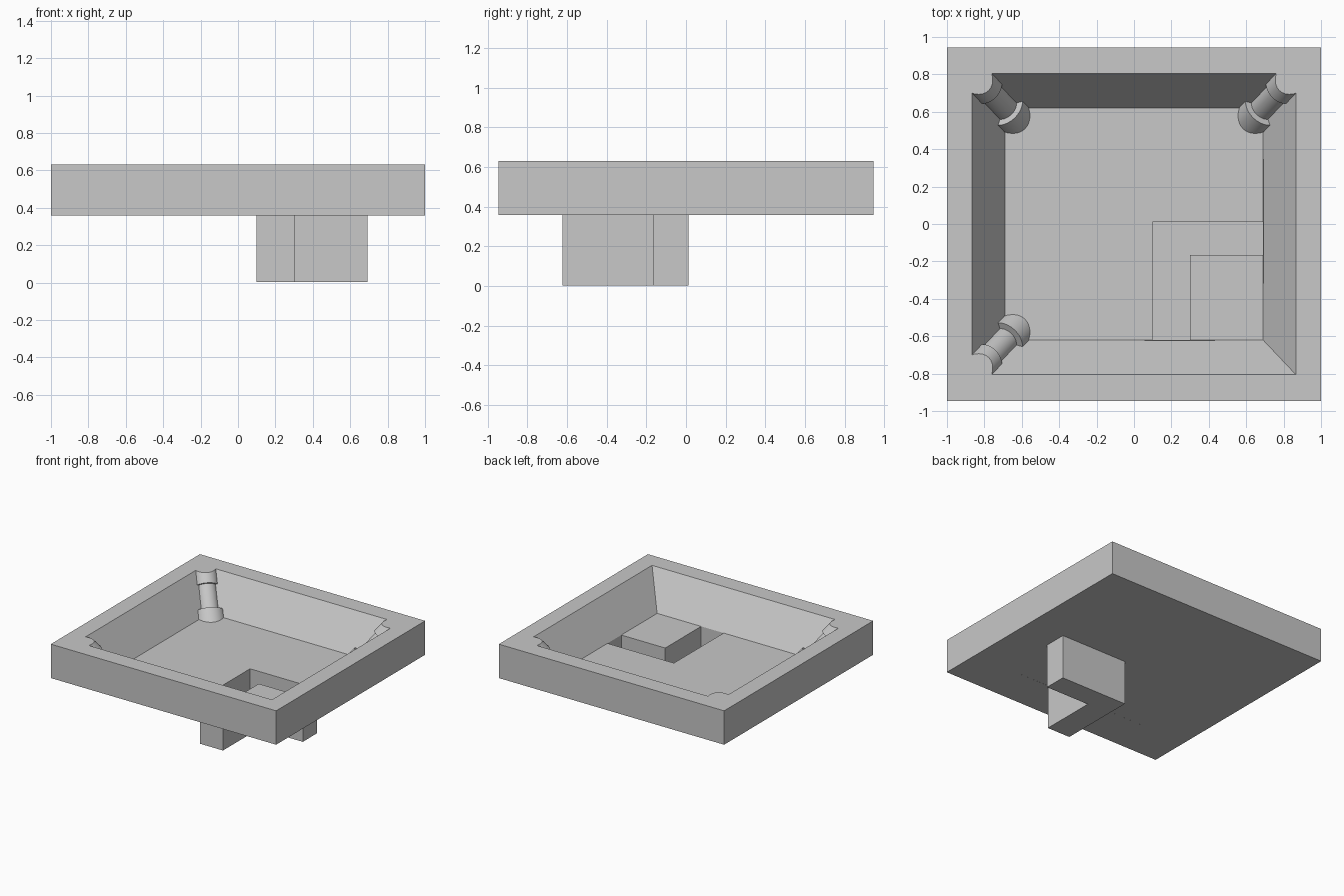
import bpy, bmesh
from mathutils import Vector, Matrix

cube = bpy.data.objects.get("Cube")
if cube:
    bpy.data.objects.remove(cube, do_unlink=True)

grey = bpy.data.materials.new("light_grey")
grey.use_nodes = True
color = (0.58, 0.58, 0.58, 1)
grey.diffuse_color = color
grey.node_tree.nodes["Principled BSDF"].inputs["Base Color"].default_value = color

TOP, FLOOR, BASE = 0.63, 0.362, 0.358
RIM = (0.865, 0.805)       # opening half sizes at the rim
FOOT = (0.69, 0.62)        # opening half sizes at the floor


def make_object(name, bm):
    mesh = bpy.data.meshes.new(name)
    bm.to_mesh(mesh)
    bm.free()
    mesh.materials.append(grey)
    obj = bpy.data.objects.new(name, mesh)
    bpy.context.collection.objects.link(obj)
    return obj


def add_face(bm, points):
    return bm.faces.new([bm.verts.new(p) for p in points])


# Frame: four rectangular loops bridged into a closed ring with sloped inside
bm = bmesh.new()
sections = [(1, 0.945, BASE), (1, 0.945, TOP), (*RIM, TOP), (*FOOT, BASE)]
corners = [(-1, -1), (1, -1), (1, 1), (-1, 1)]
loops = [[bm.verts.new((sx * x, sy * y, z)) for sx, sy in corners]
         for x, y, z in sections]
for i, lower in enumerate(loops):
    upper = loops[(i + 1) % 4]
    for j in range(4):
        k = (j + 1) % 4
        bm.faces.new((lower[j], lower[k], upper[k], upper[j]))
bmesh.ops.recalc_face_normals(bm, faces=bm.faces)
make_object("tray_frame", bm)

# Floor sheet with an L-shaped trough sunk into it
bm = bmesh.new()
fx, fy = FOOT
left, back = 0.1, 0.01
inner_x, inner_y = 0.3, -0.165
trough = [(left, -fy), (inner_x, -fy), (inner_x, inner_y),
          (fx, inner_y), (fx, back), (left, back)]
main_floor = [(-fx, -fy), (left, -fy), (left, back), (fx, back), (fx, fy), (-fx, fy)]
island = [(inner_x, -fy), (fx, -fy), (fx, inner_y), (inner_x, inner_y)]
bottom = 0.004
for outline, z in ((main_floor, FLOOR), (island, FLOOR), (trough, bottom)):
    add_face(bm, [(x, y, z) for x, y in outline])
for a, b in zip(trough, trough[1:] + trough[:1]):
    add_face(bm, [(*b, bottom), (*a, bottom), (*a, FLOOR), (*b, FLOOR)])
bmesh.ops.remove_doubles(bm, verts=bm.verts, dist=0.0001)
floor = make_object("floor_and_trough", bm)
shell = floor.modifiers.new("thickness", 'SOLIDIFY')
shell.thickness = 0.004
shell.offset = -1


# Leaning corner columns: capital, shaft and base, trimmed at rim and floor
def make_column(name, sx, sy):
    bm = bmesh.new()
    top = Vector((sx * RIM[0], sy * RIM[1], TOP))
    foot = Vector((sx * FOOT[0], sy * FOOT[1], FLOOR))
    axis = (foot - top).normalized()
    turn = axis.to_track_quat('Z', 'Y').to_matrix().to_4x4()
    for radius, start, end in ((0.092, -0.12, 0.165), (0.076, 0.16, 0.37),
                               (0.112, 0.36, 0.52)):
        place = Matrix.Translation(top + axis * (start + end) / 2) @ turn
        bmesh.ops.create_cone(bm, cap_ends=True, segments=32, radius1=radius,
                              radius2=radius, depth=end - start, matrix=place)
    for z, normal in ((TOP, (0, 0, 1)), (FLOOR, (0, 0, -1))):
        geom = bm.verts[:] + bm.edges[:] + bm.faces[:]
        cut = bmesh.ops.bisect_plane(bm, geom=geom, plane_co=(0, 0, z),
                                     plane_no=normal, clear_outer=True)
        edges = [e for e in cut["geom_cut"] if isinstance(e, bmesh.types.BMEdge)]
        bmesh.ops.holes_fill(bm, edges=edges)
    bmesh.ops.recalc_face_normals(bm, faces=bm.faces)
    obj = make_object(name, bm)
    bpy.ops.object.select_all(action='DESELECT')
    obj.select_set(True)
    bpy.context.view_layer.objects.active = obj
    bpy.ops.object.shade_smooth_by_angle(angle=0.6)


make_column("column_back_right", -1, 1)
make_column("column_back_left", 1, 1)
make_column("column_front_right", -1, -1)
